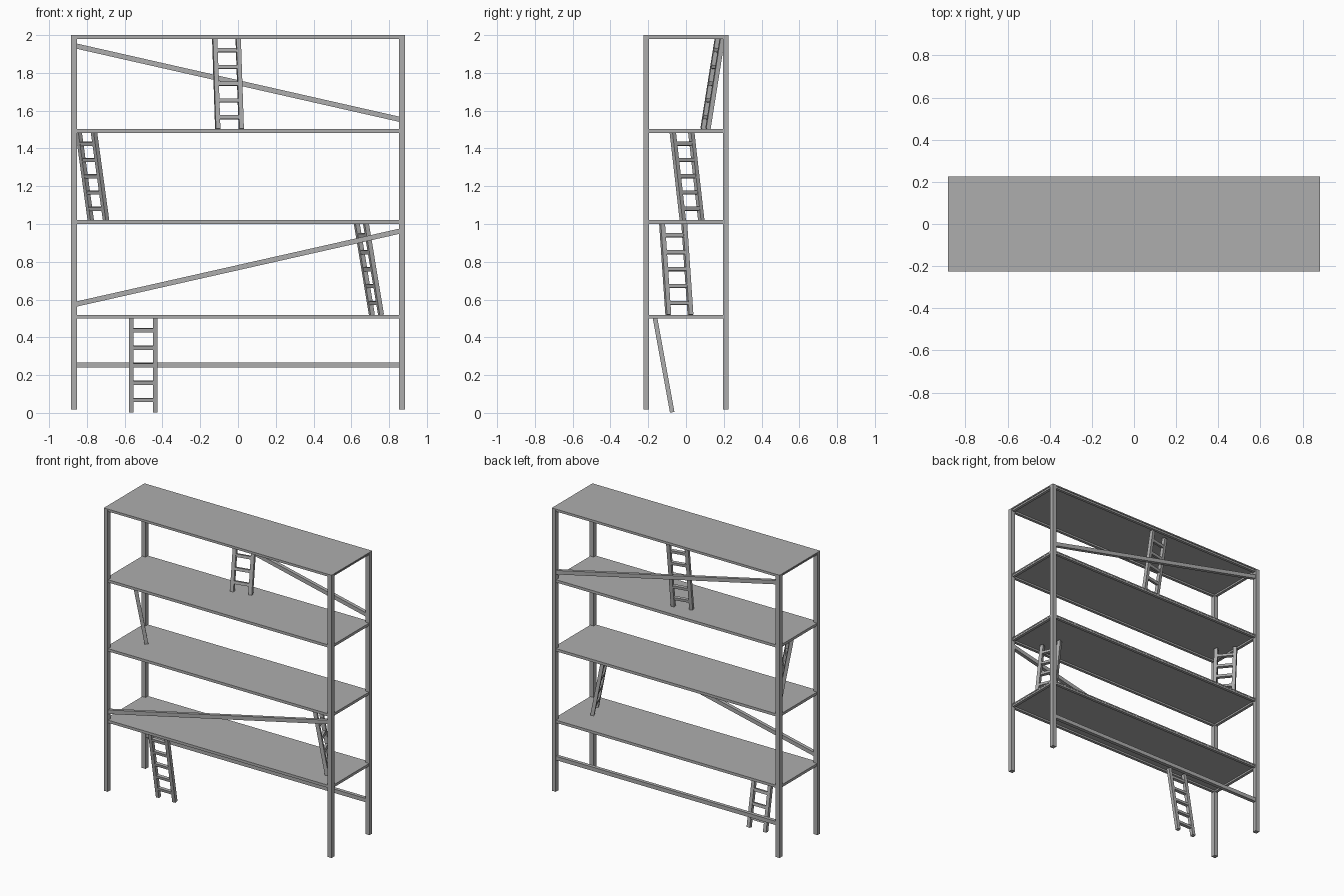
import bpy, bmesh
from mathutils import Vector, Matrix

if "Cube" in bpy.data.objects:
    bpy.data.objects.remove(bpy.data.objects["Cube"])

grey = bpy.data.materials.new("plain grey")
grey.diffuse_color = (0.42, 0.42, 0.42, 1)
grey.use_nodes = True
grey.node_tree.nodes["Principled BSDF"].inputs["Base Color"].default_value = grey.diffuse_color

X, Y = 0.883, 0.225      # outer half sizes
POST = 0.03


def make_object(name, bm):
    bmesh.ops.recalc_face_normals(bm, faces=bm.faces)
    mesh = bpy.data.meshes.new(name)
    bm.to_mesh(mesh)
    bm.free()
    mesh.materials.append(grey)
    obj = bpy.data.objects.new(name, mesh)
    bpy.context.collection.objects.link(obj)
    return obj


def add_bar(bm, p, q, w, d, side):
    """Box from p to q; w is its size along side, d its size across both."""
    p, q = Vector(p), Vector(q)
    axis = (q - p).normalized()
    side = Vector(side)
    side = (side - axis * side.dot(axis)).normalized()
    rot = Matrix((side, axis.cross(side), axis)).transposed().to_4x4()
    size = Matrix.Diagonal((w, d, (q - p).length, 1))
    bmesh.ops.create_cube(bm, size=1, matrix=Matrix.Translation((p + q) / 2) @ rot @ size)


def bar(name, p, q, w, d, side):
    bm = bmesh.new()
    add_bar(bm, p, q, w, d, side)
    return make_object(name, bm)


# Corner posts
for sx in (-1, 1):
    for sy in (-1, 1):
        x, y = sx * (X - POST / 2), sy * (Y - POST / 2)
        bar("corner_post", (x, y, 0.018), (x, y, 1.999), POST, POST, (1, 0, 0))

# Decks: thin plate over a perimeter frame
for top in (0.519, 1.02, 1.503, 2.0):
    inset = 0.0 if top == 2.0 else 0.004
    hx, hy = X - inset, Y - inset
    bar("deck_plate", (-hx, 0, top - 0.004), (hx, 0, top - 0.004), 2 * hy, 0.008, (0, 1, 0))
    bm = bmesh.new()
    r, zr = 0.02, top - 0.0125
    hx, hy = X - 0.006, Y - 0.006
    for s in (-1, 1):
        y, x = s * (hy - r / 2), s * (hx - r / 2)
        add_bar(bm, (-hx, y, zr), (hx, y, zr), r, 0.015, (0, 1, 0))
        add_bar(bm, (x, r - hy, zr), (x, hy - r, zr), r, 0.015, (1, 0, 0))
    make_object("deck_frame", bm)

# Braces: two diagonals and one level rail
for name, y, z0, z1 in (("back_diagonal_brace", Y - 0.015, 1.944, 1.552),
                        ("front_diagonal_brace", 0.015 - Y, 0.574, 0.964),
                        ("back_lower_rail", Y - 0.015, 0.253, 0.253)):
    bar(name, (-0.865, y, z0), (0.865, y, z1), 0.025, 0.027, (0, 1, 0))


# Leaning ladders, one per level
def ladder(name, foot, head):
    foot, head = Vector(foot), Vector(head)
    lean = head - foot
    side = Vector((-lean.y, lean.x, 0)).normalized()
    bm = bmesh.new()
    for s in (-1, 1):
        off = side * s * 0.0635
        add_bar(bm, foot + off, head + off, 0.024, 0.024, side)
    for i in range(5):
        c = foot + lean * (0.13 + 0.185 * i)
        add_bar(bm, c - side * 0.058, c + side * 0.058, 0.02, 0.02, lean)
    make_object(name, bm)


ladder("ladder_level_1", (-0.502, -0.073, 0.003), (-0.502, -0.164, 0.503))
ladder("ladder_level_2", (0.733, -0.035, 0.519), (0.653, -0.068, 1.003))
ladder("ladder_level_3", (-0.739, 0.032, 1.02), (-0.803, -0.021, 1.485))
ladder("ladder_level_4", (-0.045, 0.103, 1.503), (-0.061, 0.179, 1.982))
